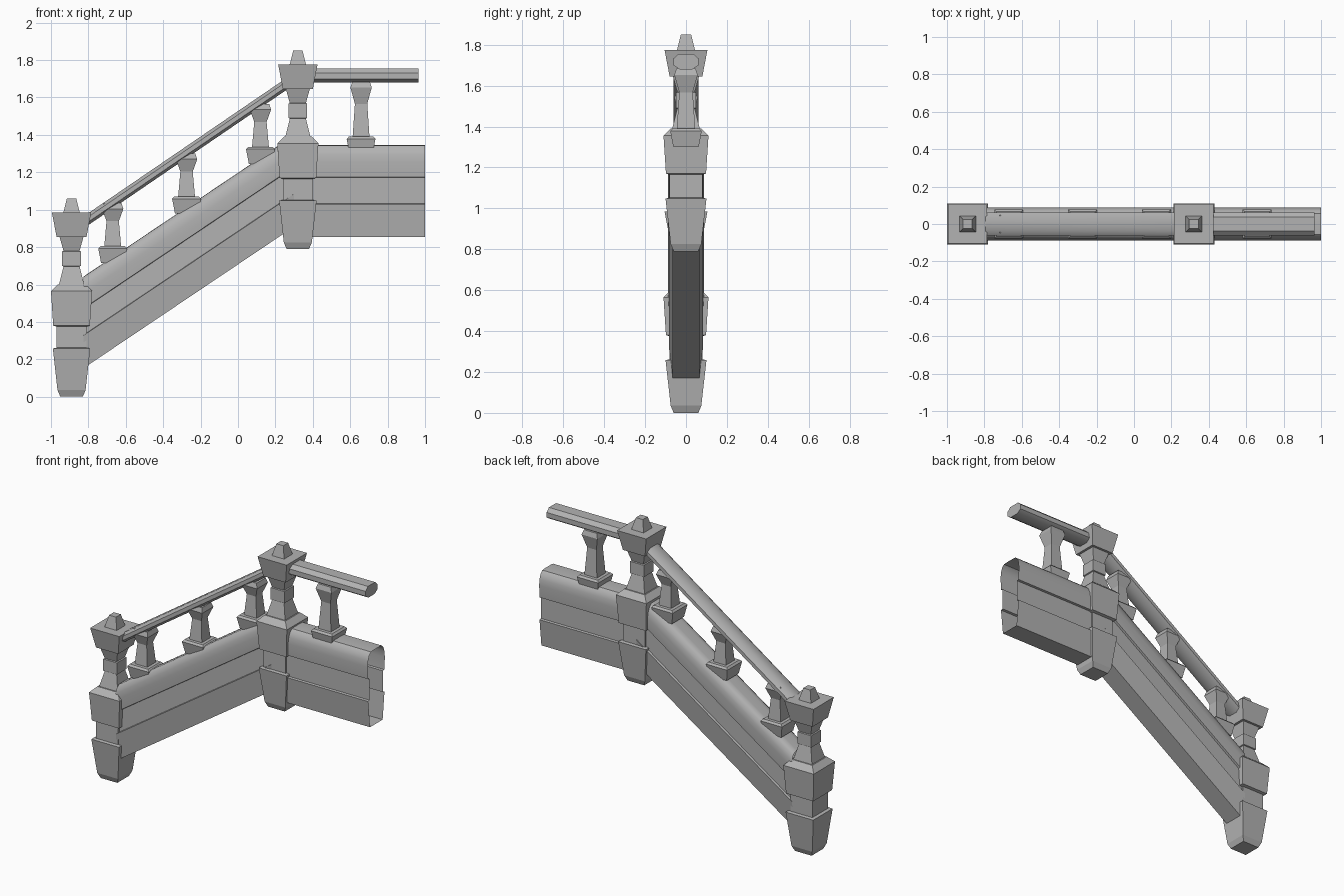
import bpy, bmesh, math

cube = bpy.data.objects.get("Cube")
if cube:
    bpy.data.objects.remove(cube, do_unlink=True)

stone = bpy.data.materials.new("grey_stone")
stone.use_nodes = True
GREY = (0.45, 0.45, 0.45, 1)
stone.diffuse_color = GREY
stone.node_tree.nodes["Principled BSDF"].inputs["Base Color"].default_value = GREY

SLOPE = 0.672


def loft(name, rings, caps=True, smooth=False):
    """Skin a list of closed rings of points into one mesh."""
    bm = bmesh.new()
    loops = [[bm.verts.new(p) for p in ring] for ring in rings]
    n = len(loops[0])
    for a, b in zip(loops, loops[1:]):
        for i in range(n):
            j = (i + 1) % n
            bm.faces.new((a[i], a[j], b[j], b[i]))
    if caps:
        bm.faces.new(loops[0][::-1])
        bm.faces.new(loops[-1])
    bmesh.ops.recalc_face_normals(bm, faces=bm.faces)
    mesh = bpy.data.meshes.new(name)
    bm.to_mesh(mesh)
    bm.free()
    mesh.materials.append(stone)
    obj = bpy.data.objects.new(name, mesh)
    bpy.context.collection.objects.link(obj)
    if smooth:
        bpy.ops.object.select_all(action="DESELECT")
        obj.select_set(True)
        bpy.context.view_layer.objects.active = obj
        bpy.ops.object.shade_smooth_by_angle(angle=math.radians(35))
    return obj


def turned_square(name, x, z, profile):
    """Square column from (half width, height) pairs."""
    corners = ((-1, -1), (1, -1), (1, 1), (-1, 1))
    return loft(name, [[(x + sx * w, sy * w, z + h) for sx, sy in corners]
                       for w, h in profile])


def beam(name, half, x0, x1, z0, slope=0, caps=True, zscale=1):
    """Sweep a mirrored (half width, height) section along x, sheared by slope."""
    section = half + [(-w, h) for w, h in reversed(half)]
    return loft(name, [[(x, w, z0 + h * zscale + slope * (x - x0)) for w, h in section]
                       for x in (x0, x1)], caps, True)


# Newel posts: tapered foot, recess, box, neck, flared cap and finial
POST = [(.06, 0), (.075, .035), (.1, .258), (.08, .262), (.08, .375),
        (.098, .38), (.11, .565), (.075, .6), (.067, .6), (.043, .697),
        (.05, .7), (.05, .777), (.043, .78), (.064, .855),
        (.08, .855), (.105, .985), (.044, .985), (.025, 1.06)]
turned_square("lower_newel_post", -.89, 0, POST)
turned_square("upper_newel_post", .32, .79, POST)

# Hollow side panels, open at both ends
PANEL = [(.065, 0), (.084, .175), (.069, .178), (.069, .317), (.083, .32),
         (.088, .4), (.084, .44), (.073, .472), (.055, .488), (.03, .49)]
beam("sloped_panel", PANEL, -.825, .3, .153, SLOPE, caps=False)
beam("landing_panel", PANEL, .3, 1, .855, caps=False)

# Handrails
RAIL = [(.032, 0), (.062, .02), (.062, .052), (.037, .075)]
beam("sloped_handrail", RAIL, -.86, .32, .877, SLOPE + .01, zscale=.85)
beam("landing_handrail", RAIL, .32, .965, 1.68)

# Balusters: heights run from the top of the base plate
BASE = [(.062, -.09), (.077, -.012), (.066, 0), (.045, 0)]


def baluster(name, x, z, height):
    shaft = [(.033, .67 * height), (.057, height), (.047, height + .03)]
    turned_square(name, x, z, BASE + shaft)


for i, x in enumerate((-.67, -.275, .12)):
    baluster("sloped_baluster_%d" % (i + 1), x, 1.07 + SLOPE * (x + .275), .2)
baluster("landing_baluster", .658, 1.39, .263)
